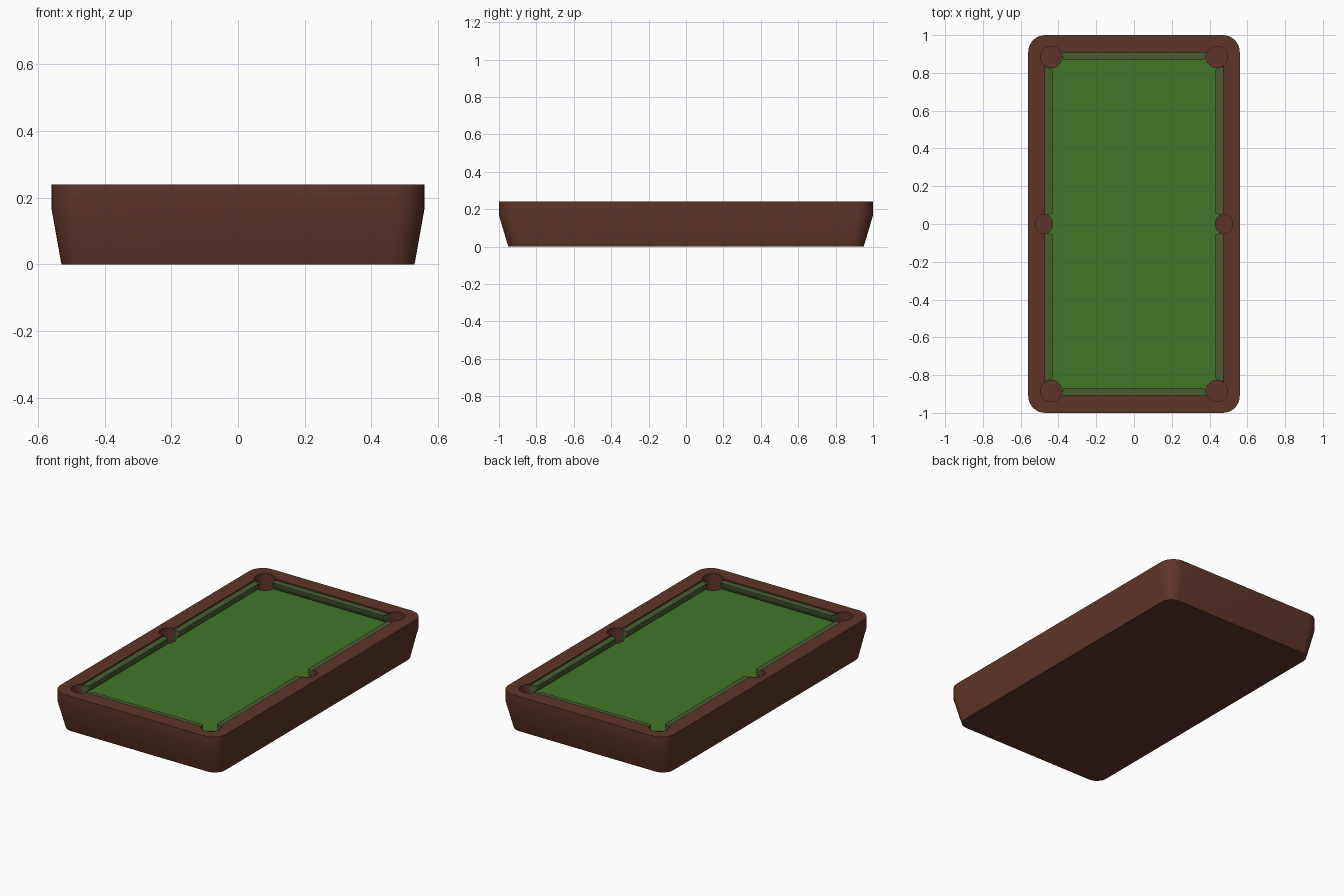
import bpy, bmesh
from math import sin, cos, pi, radians

if "Cube" in bpy.data.objects:
    bpy.data.objects.remove(bpy.data.objects["Cube"])

TOP, FELT, POCKET = 0.24, 0.19, 0.10
IN_X, IN_Y = 0.47, 0.907


def material(name, rgb):
    m = bpy.data.materials.new(name)
    m.diffuse_color = (*rgb, 1)
    m.use_nodes = True
    m.node_tree.nodes["Principled BSDF"].inputs["Base Color"].default_value = m.diffuse_color
    return m


wood = material("wood", (0.115, 0.036, 0.021))
green = material("felt", (0.054, 0.18, 0.023))
dark_green = material("cushion_cloth", (0.065, 0.11, 0.03))


def loft(name, rings, mat):
    """Solid skinned through a list of equal-length point rings."""
    bm = bmesh.new()
    vs = [[bm.verts.new(p) for p in r] for r in rings]
    n = len(vs[0])
    for a, b in zip(vs, vs[1:]):
        for i in range(n):
            bm.faces.new((a[i], a[(i + 1) % n], b[(i + 1) % n], b[i]))
    bm.faces.new(vs[0])
    bm.faces.new(vs[-1])
    bmesh.ops.recalc_face_normals(bm, faces=bm.faces[:])
    me = bpy.data.meshes.new(name)
    bm.to_mesh(me)
    bm.free()
    me.materials.append(mat)
    ob = bpy.data.objects.new(name, me)
    bpy.context.collection.objects.link(ob)
    return ob


def rounded_rect(hx, hy, r, z, seg=8):
    pts = []
    for q, (sx, sy) in enumerate([(1, 1), (-1, 1), (-1, -1), (1, -1)]):
        for i in range(seg + 1):
            a = pi / 2 * (q + i / seg)
            pts.append((sx * (hx - r) + r * cos(a), sy * (hy - r) + r * sin(a), z))
    return pts


def rect(hx, hy, z):
    return [(hx, hy, z), (-hx, hy, z), (-hx, -hy, z), (hx, -hy, z)]


def ellipse(x, y, rx, ry, z, n=32):
    return [(x + rx * cos(2 * pi * i / n), y + ry * sin(2 * pi * i / n), z) for i in range(n)]


def cut(ob, cutter):
    mod = ob.modifiers.new("cut", 'BOOLEAN')
    mod.operation, mod.solver, mod.object = 'DIFFERENCE', 'EXACT', cutter


# body with tapered lower sides
body = loft("table_body", [rounded_rect(0.53, 0.95, 0.07, 0),
                           rounded_rect(0.56, 1.0, 0.09, 0.168),
                           rounded_rect(0.56, 1.0, 0.09, TOP)], wood)

# playing surface
felt = loft("playing_surface", [rect(IN_X, IN_Y, FELT - 0.015), rect(IN_X, IN_Y, FELT)], green)

# recess cutter
helpers = [loft("recess_cutter", [rect(IN_X, IN_Y, FELT - 0.015), rect(IN_X, IN_Y, 0.3)], wood)]
cut(body, helpers[0])


# cushions: wedge section, ends mitred towards the pockets
def cushion(name, along_y, side, a0, a1, m0, m1):
    wall, nose = (IN_X, 0.431) if along_y else (IN_Y, 0.868)
    section = [(wall, FELT), (nose + 0.014, FELT), (nose, 0.215), (nose, 0.232), (wall, 0.232)]
    rings = []
    for end, mitre in ((a0, m0), (a1, m1)):
        ring = []
        for d, z in section:
            t = end + mitre * (wall - d) / (wall - nose)
            ring.append((side * d, t, z) if along_y else (t, side * d, z))
        rings.append(ring)
    return loft(name, rings, dark_green)


cushions = []
for s, label in ((1, "right"), (-1, "left")):
    cushions.append(cushion(f"{label}_back_cushion", True, s, 0.045, 0.835, 0.012, -0.018))
    cushions.append(cushion(f"{label}_front_cushion", True, s, -0.045, -0.835, -0.012, 0.018))
for s, label in ((1, "back"), (-1, "front")):
    cushions.append(cushion(f"{label}_end_cushion", False, s, -0.388, 0.388, 0.018, -0.018))

# pocket holes
pockets = [(sx * 0.438, sy * 0.884, 0.057, 0.057) for sx in (1, -1) for sy in (1, -1)]
pockets += [(sx * 0.476, 0, 0.045, 0.052) for sx in (1, -1)]
for x, y, rx, ry in pockets:
    c = loft("pocket_cutter", [ellipse(x, y, rx, ry, POCKET), ellipse(x, y, rx, ry, 0.3)], wood)
    helpers.append(c)
    for ob in (body, felt):
        cut(ob, c)
    for ob in cushions:
        cut(ob, c)

# bake the cuts, remove cutters, smooth the rounded parts
bpy.context.view_layer.update()
dg = bpy.context.evaluated_depsgraph_get()
parts = [body, felt] + cushions
baked = [bpy.data.meshes.new_from_object(ob.evaluated_get(dg)) for ob in parts]
for ob, me in zip(parts, baked):
    ob.modifiers.clear()
    ob.data = me
for h in helpers:
    bpy.data.objects.remove(h)
for ob in parts:
    ob.select_set(True)
bpy.context.view_layer.objects.active = body
bpy.ops.object.shade_smooth_by_angle(angle=radians(30))
